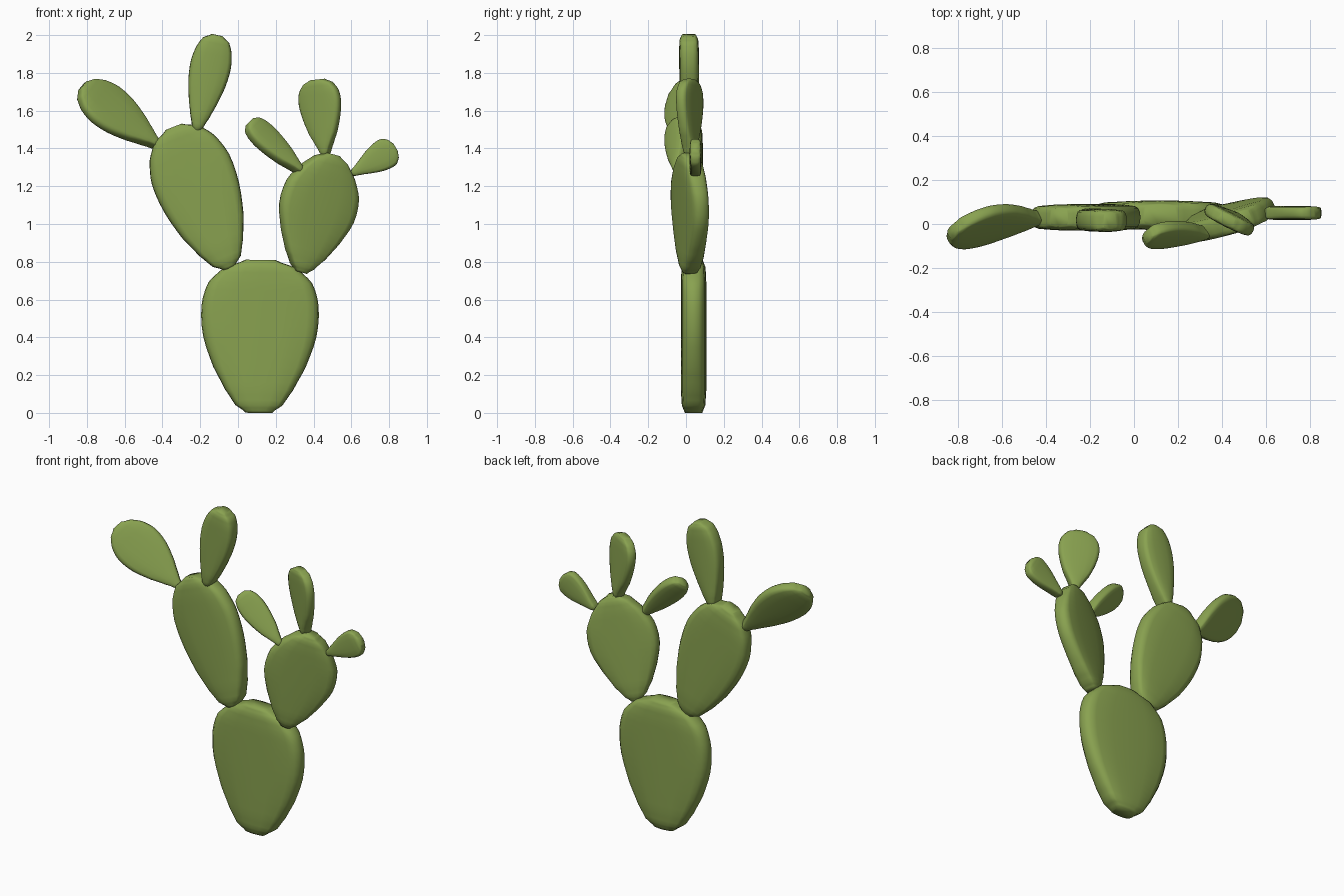
import bpy, bmesh
from mathutils import Vector

if "Cube" in bpy.data.objects:
    bpy.data.objects.remove(bpy.data.objects["Cube"])

green = bpy.data.materials.new("cactus_green")
green.diffuse_color = (0.25, 0.36, 0.08, 1)
green.use_nodes = True
green.node_tree.nodes["Principled BSDF"].inputs["Base Color"].default_value = green.diffuse_color

# stations along a pad, thickness factor at each, and half of the pad cross-section
STATIONS = [0, .05, .15, .3, .5, .7, .85, .95, 1]
THICK = [.68, .92, 1, 1, 1, 1, 1, .94, .72]
HALF = [(1, 0), (.985, .2), (.92, .36), (.8, .43), (.4, .48), (0, .5)]
SECTION = (HALF + [(-u, v) for u, v in HALF[-2::-1]]
           + [(-u, -v) for u, v in HALF[1:]] + [(u, -v) for u, v in HALF[-2:0:-1]])


def spline(vals, i, f):
    """Catmull-Rom value between entries i and i + 1."""
    p = [vals[min(max(i + k, 0), len(vals) - 1)] for k in (-1, 0, 1, 2)]
    return p[1] + .5 * f * (p[2] - p[0] + f * (2 * p[0] - 5 * p[1] + 4 * p[2] - p[3]
                            + f * (3 * (p[1] - p[2]) + p[3] - p[0])))


def pad(name, base, tip, slope, thick, widths):
    """Flat pad from base to tip; slope is how far its right edge leans back."""
    base, tip = Vector(base), Vector(tip)
    axis = tip - base
    flat = Vector((axis.x, 0, axis.z)).normalized()
    across = Vector((flat.z, slope, -flat.x))
    if across.z < 0 and flat.x > .8:
        across = -across
    normal = across.cross(axis).normalized()
    bm = bmesh.new()
    rings = []
    samples = [(i, f / 3) for i in range(len(STATIONS) - 1) for f in range(3)]
    samples.append((len(STATIONS) - 2, 1))
    for i, f in samples:
        t = STATIONS[i] + f * (STATIONS[i + 1] - STATIONS[i])
        w = spline(widths, i, f)
        h = thick * (THICK[i] + f * (THICK[i + 1] - THICK[i]))
        rings.append([bm.verts.new(base + axis * t + across * (u * w) + normal * (v * h))
                      for u, v in SECTION])
    n = len(SECTION)
    for a, b in zip(rings, rings[1:]):
        for k in range(n):
            bm.faces.new((a[k], a[(k + 1) % n], b[(k + 1) % n], b[k]))
    bm.faces.new(rings[0])
    bm.faces.new(rings[-1])
    bmesh.ops.recalc_face_normals(bm, faces=bm.faces)
    for face in bm.faces:
        face.smooth = True
    mesh = bpy.data.meshes.new(name)
    bm.to_mesh(mesh)
    bm.free()
    mesh.materials.append(green)
    bpy.context.collection.objects.link(bpy.data.objects.new(name, mesh))


# main stem pad
pad("trunk_pad", (.11, .04, 0), (.12, .04, .81), 0, .135,
    [.07, .125, .18, .245, .30, .31, .275, .19, .08])

# two large branches
pad("left_branch_pad", (-.045, .03, .765), (-.34, .03, 1.515), 0, .12,
    [.03, .08, .125, .175, .213, .22, .185, .125, .045])
pad("right_branch_pad", (.33, .02, .745), (.50, .02, 1.37), .34, .11,
    [.03, .06, .105, .155, .20, .195, .145, .088, .035])

# young pads on the left branch
pad("left_outer_pad", (-.42, .03, 1.41), (-.825, -.035, 1.73), .75, .075,
    [.012, .02, .04, .072, .103, .112, .094, .062, .025])
pad("left_top_pad", (-.22, .02, 1.49), (-.11, .015, 2.0), 0, .105,
    [.015, .03, .05, .075, .10, .108, .095, .07, .03])

# young pads on the right branch
pad("right_inner_pad", (.335, -.04, 1.275), (.06, -.055, 1.54), .8, .07,
    [.012, .016, .025, .041, .054, .06, .055, .042, .02])
pad("right_top_pad", (.465, .02, 1.36), (.42, .02, 1.765), -.5, .07,
    [.012, .022, .04, .07, .095, .108, .10, .073, .035])
pad("right_outer_pad", (.6, .05, 1.265), (.835, .05, 1.405), 0, .062,
    [.012, .02, .03, .047, .068, .08, .078, .055, .025])
